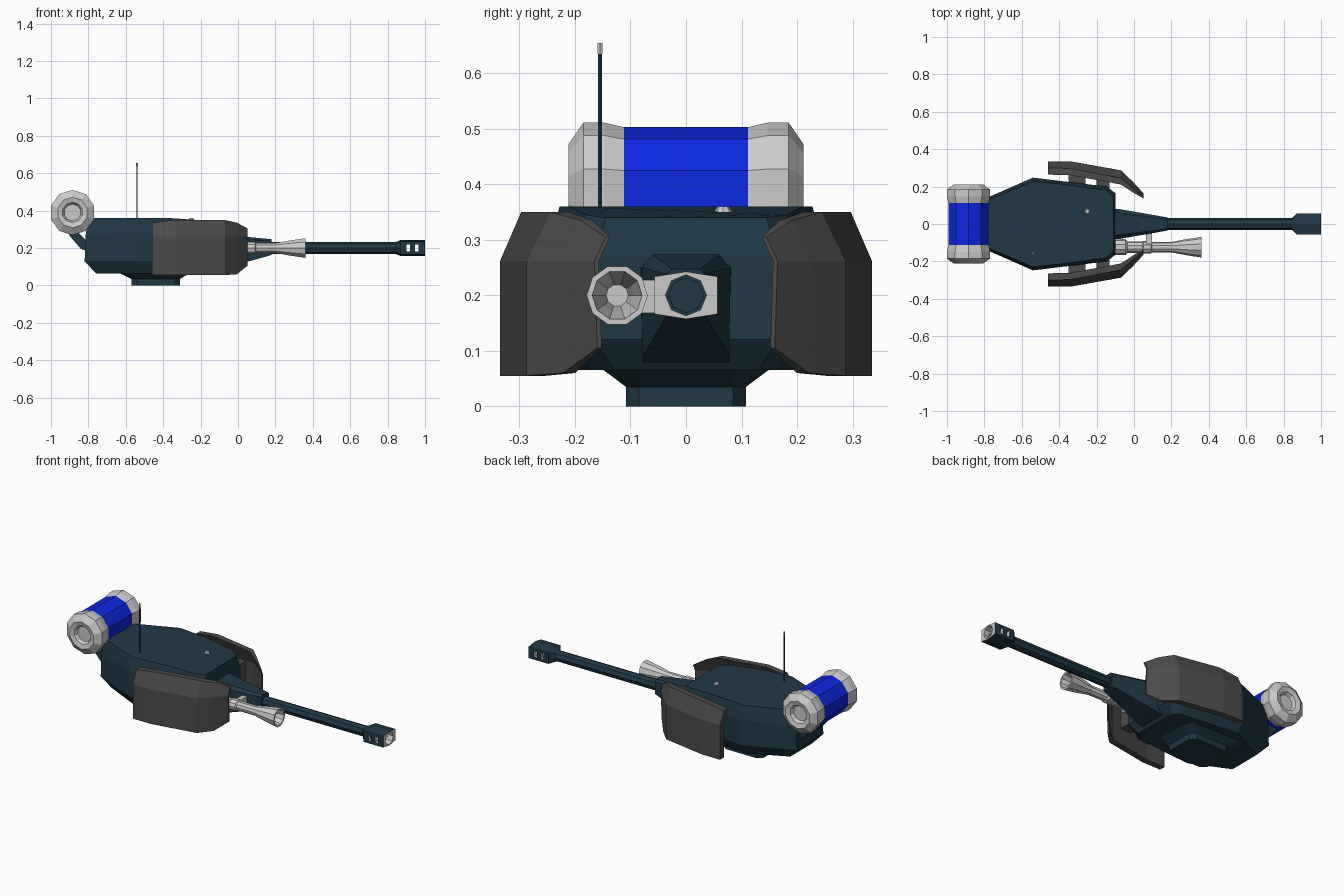
import bpy, bmesh
from math import cos, sin, tau

if "Cube" in bpy.data.objects:
    bpy.data.objects.remove(bpy.data.objects["Cube"])


def material(name, rgb):
    m = bpy.data.materials.new(name)
    m.diffuse_color = (*rgb, 1)
    m.use_nodes = True
    m.node_tree.nodes["Principled BSDF"].inputs["Base Color"].default_value = m.diffuse_color
    return m


NAVY = material("navy", (0.014, 0.040, 0.062))
BLUE = material("blue", (0.004, 0.02, 0.75))
DARK = material("dark_grey", (0.07, 0.07, 0.07))
GREY = material("light_grey", (0.6, 0.6, 0.6))


def loft(name, rings, mats=(GREY,), mirror=False, second_from=999):
    """Skin a stack of equal-sized rings and cap both ends."""
    bm = bmesh.new()
    rows = [[bm.verts.new(p) for p in r] for r in rings]
    n = len(rows[0])
    for k, (a, b) in enumerate(zip(rows, rows[1:])):
        for i in range(n):
            j = (i + 1) % n
            f = bm.faces.new((a[i], a[j], b[j], b[i]))
            f.material_index = int(k >= second_from)
    bm.faces.new(rows[0])
    bm.faces.new(rows[-1])
    bmesh.ops.recalc_face_normals(bm, faces=bm.faces)
    me = bpy.data.meshes.new(name)
    bm.to_mesh(me)
    bm.free()
    ob = bpy.data.objects.new(name, me)
    bpy.context.collection.objects.link(ob)
    for m in mats:
        me.materials.append(m)
    if mirror:
        mod = ob.modifiers.new("mirror", 'MIRROR')
        mod.use_axis = (False, True, False)
    return ob


def circle(axis, pos, r, n, centre, turn=0):
    """Ring of n points around an axis; centre holds the other two coordinates."""
    out = []
    for i in range(n):
        a = tau * (i + turn) / n
        p = [centre[0] + r * cos(a), centre[1] + r * sin(a)]
        p.insert("xyz".index(axis), pos)
        out.append(p)
    return out


def lathe(name, axis, profile, n, centre, mat=GREY, turn=0, mirror=False):
    return loft(name, [circle(axis, p, r, n, centre, turn) for p, r in profile], (mat,), mirror)


def box(name, x0, x1, y0, y1, z0, z1, mat, mirror=False):
    rings = [[(x, y0, z0), (x, y1, z0), (x, y1, z1), (x, y0, z1)] for x in (x0, x1)]
    return loft(name, rings, (mat,), mirror)


def plan(half):
    """Closed symmetric ring from (x, y, z) points on the +y side."""
    return half + [(x, -y, z) for x, y, z in reversed(half)]


# Turret hull
loft("turret_hull", [
    plan([(-.76, .10, .065), (-.54, .205, .065), (-.36, .19, .065), (-.18, .17, .065), (-.14, .13, .065)]),
    plan([(-.82, .125, .13), (-.54, .248, .13), (-.36, .226, .13), (-.145, .20, .13), (-.10, .165, .12)]),
    plan([(-.815, .125, .27), (-.54, .248, .28), (-.36, .226, .28), (-.145, .20, .275), (-.10, .165, .27)]),
    plan([(-.80, .12, .36), (-.54, .228, .36), (-.36, .21, .36), (-.15, .18, .345), (-.11, .145, .34)]),
], (NAVY,))

# Turret ring underneath
loft("turret_neck", [
    plan([(x0, .085, z), (x0 + .03, w, z), (x1 - .03, w, z), (x1, .085, z)])
    for x0, x1, w, z in ((-.57, -.31, .108, 0), (-.57, -.31, .108, .035), (-.64, -.25, .155, .07))
], (NAVY,))

# Gun mantlet and barrel
loft("gun_mantlet", [
    plan([(-.13, .078, .08), (-.12, .082, .25), (-.12, .058, .275)]),
    plan([(-.08, .078, .09), (-.08, .08, .25), (-.08, .058, .272)]),
    plan([(.18, .035, .163), (.18, .035, .238), (.18, .025, .247)]),
], (NAVY,))
lathe("gun_barrel", "x", [(.1, .032), (.89, .032)], 8, (0, .2), NAVY)

# Hollow muzzle brake, light inside
hexa = [(.057, 0), (.057, .034), (0, .043), (-.057, .034), (-.057, 0), (-.057, -.034), (0, -.043), (.057, -.034)]
muzzle = loft("muzzle_brake", [circle("x", .845, .032, 8, (0, .2))]
              + [[(x, y * s, .2 + z * s) for y, z in hexa] for x, s in ((.87, 1), (.998, 1), (1, .99))]
              + [circle("x", x, .037, 8, (0, .2)) for x in (1, .88)],
              (NAVY, GREY), second_from=3)
for k, x in enumerate((.91, .955)):
    slot = box("slot_cutter_%d" % k, x - .009, x + .009, -.08, .08, .182, .218, GREY)
    slot.hide_render = True
    slot.hide_viewport = False
    slot.display_type = 'WIRE'
    mod = muzzle.modifiers.new("slot", 'BOOLEAN')
    mod.operation = 'DIFFERENCE'
    mod.object = slot

# Secondary launcher beside the main gun
lathe("side_launcher", "x", [(-.12, .043), (-.045, .043), (-.035, .03), (.045, .03), (.05, .034), (.09, .034),
                             (.095, .028), (.20, .028), (.28, .043), (.36, .055), (.36, .045), (.28, .03), (.2, .02)],
      10, (-.124, .2), GREY)
box("launcher_bracket", .065, .095, -.115, -.035, .168, .228, GREY)

# Side armour: columns of (x, depth, lower yz, shoulder yz, top yz)
columns = [
    (-.46, .036, (.335, .055), (.335, .262), (.30, .335)),
    (-.34, .036, (.335, .055), (.335, .262), (.297, .35)),
    (-.07, .034, (.287, .055), (.287, .262), (.245, .35)),
    (-.005, .022, (.222, .06), (.225, .262), (.19, .335)),
    (.05, .008, (.160, .105), (.165, .262), (.145, .305)),
]
loft("side_armour", [
    [(x, y, z) for y, z in pts] + [(x, y - t, z) for y, z in reversed(pts)]
    for x, t, *pts in columns], (DARK,), mirror=True)
box("armour_bracket_rear", -.35, -.26, .19, .31, .15, .26, DARK, mirror=True)
box("armour_bracket_front", -.20, -.13, .17, .265, .15, .26, DARK, mirror=True)

# Rear tank with flanged, recessed end caps
tank = (-.885, .39)
lathe("tank_drum", "y", [(-.12, .113), (.12, .113)], 10, tank, BLUE, .5)
lathe("tank_cap", "y", [(.112, .113), (.147, .121), (.185, .121), (.212, .082), (.205, .055), (.185, .045)],
      10, tank, GREY, .5, mirror=True)

# Bent tank support
loft("tank_support", [
    [(x0, y, z0) for y in (-.09, .09)] + [(x1, y, z1) for y in (.09, -.09)]
    for x0, z0, x1, z1 in ((-.91, .30, -.86, .31), (-.90, .265, -.85, .28), (-.84, .195, -.80, .23), (-.79, .18, -.78, .22))
], (NAVY,))

# Antenna and roof sensor
lathe("antenna_rod", "z", [(.35, .004), (.64, .004)], 6, (-.54, -.155), NAVY)
lathe("antenna_tip", "z", [(.635, .005), (.655, .005)], 6, (-.54, -.155), GREY)
lathe("roof_sensor", "z", [(.335, .022), (.345, .02), (.36, .01)], 8, (-.25, .067), GREY)
